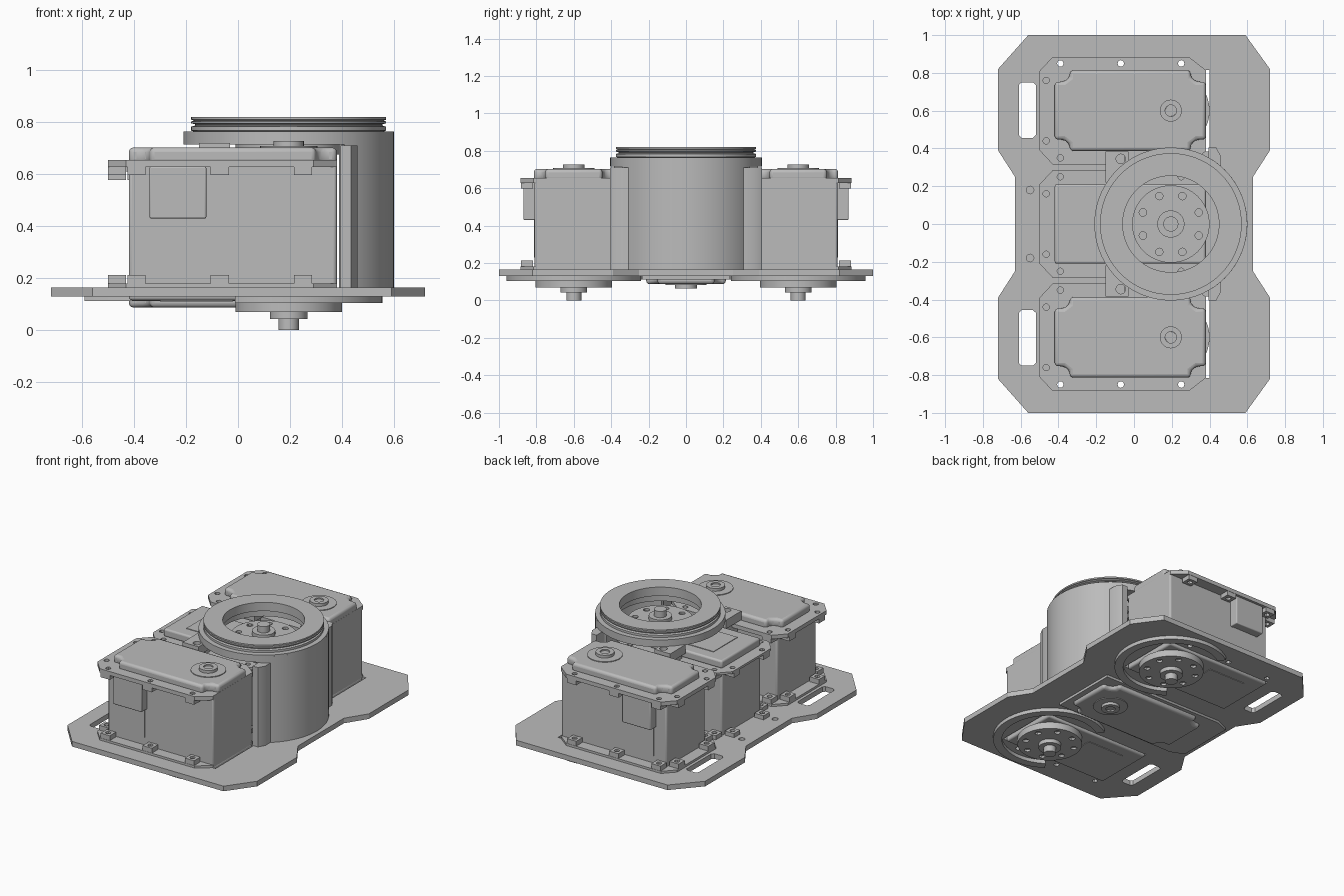
import bpy, bmesh
from math import pi, sin, cos, radians
from mathutils import Matrix

if "Cube" in bpy.data.objects:
    bpy.data.objects.remove(bpy.data.objects["Cube"])

grey = bpy.data.materials.new("plain_grey")
grey.use_nodes = True
grey.diffuse_color = (0.5, 0.5, 0.5, 1)
bsdf = next(n for n in grey.node_tree.nodes if n.type == "BSDF_PRINCIPLED")
bsdf.inputs["Base Color"].default_value = (0.5, 0.5, 0.5, 1)

parts = []
SHAFT_X = 0.195
IDENT = Matrix.Identity(4)


def finish(name, bm, M, bevel=0):
    """Place a bmesh, fix its normals and link it as an object."""
    bmesh.ops.transform(bm, matrix=M, verts=bm.verts)
    bmesh.ops.remove_doubles(bm, verts=bm.verts, dist=1e-5)
    bmesh.ops.recalc_face_normals(bm, faces=bm.faces)
    mesh = bpy.data.meshes.new(name)
    bm.to_mesh(mesh)
    bm.free()
    mesh.materials.clear()
    mesh.materials.append(grey)
    ob = bpy.data.objects.new(name, mesh)
    bpy.context.collection.objects.link(ob)
    if bevel:
        mod = ob.modifiers.new("rounding", "BEVEL")
        mod.width, mod.segments = bevel, 3
        mod.limit_method = "ANGLE"
    parts.append(ob)
    return ob


def circle(x, y, r, n=20):
    return [(x + r * cos(2 * pi * i / n), y + r * sin(2 * pi * i / n)) for i in range(n)]


def rect(x0, x1, y0, y1):
    return [(x0, y0), (x1, y0), (x1, y1), (x0, y1)]


def plate(name, loops, z0, z1, M=IDENT):
    """Flat plate: first loop is the outline, the others are holes."""
    cu = bpy.data.curves.new(name, "CURVE")
    cu.dimensions, cu.fill_mode = "2D", "BOTH"
    cu.extrude = (z1 - z0) / 2
    for loop in loops:
        sp = cu.splines.new("POLY")
        sp.points.add(len(loop) - 1)
        for p, (x, y) in zip(sp.points, loop):
            p.co = (x, y, 0, 1)
        sp.use_cyclic_u = True
    tmp = bpy.data.objects.new("tmp", cu)
    bpy.context.collection.objects.link(tmp)
    dg = bpy.context.evaluated_depsgraph_get()
    mesh = bpy.data.meshes.new_from_object(tmp.evaluated_get(dg))
    bm = bmesh.new()
    bm.from_mesh(mesh)
    bpy.data.objects.remove(tmp)
    bpy.data.curves.remove(cu)
    bpy.data.meshes.remove(mesh)
    return finish(name, bm, M @ Matrix.Translation((0, 0, (z0 + z1) / 2)))


def prism(name, outline, z0, z1, M=IDENT, bevel=0):
    bm = bmesh.new()
    f = bm.faces.new([bm.verts.new((x, y, z0)) for x, y in outline])
    top = bmesh.ops.extrude_face_region(bm, geom=[f], use_keep_orig=True)["geom"]
    bmesh.ops.translate(bm, vec=(0, 0, z1 - z0),
                        verts=[v for v in top if isinstance(v, bmesh.types.BMVert)])
    return finish(name, bm, M, bevel)


def lathe(name, profile, M=IDENT, a0=0, a1=360, n=72):
    """Turn a closed (radius, z) profile about the shaft axis."""
    full = a1 - a0 >= 360
    bm = bmesh.new()
    rows = []
    for i in range(n if full else n + 1):
        a = radians(a0 + (a1 - a0) * i / n)
        rows.append([bm.verts.new((SHAFT_X + r * cos(a), r * sin(a), z)) for r, z in profile])
    k = len(profile)
    for i in range(n):
        p, q = rows[i], rows[(i + 1) % len(rows)]
        for j in range(k):
            bm.faces.new((p[j], q[j], q[(j + 1) % k], p[(j + 1) % k]))
    if not full:
        bm.faces.new(rows[0])
        bm.faces.new(rows[-1])
    return finish(name, bm, M)


def tube(name, r0, r1, z0, z1, M=IDENT, a0=0, a1=360):
    return lathe(name, [(r0, z0), (r1, z0), (r1, z1), (r0, z1)], M, a0, a1)


def disc(name, r, z0, z1, M=IDENT, n=40):
    return prism(name, circle(SHAFT_X, 0, r, n), z0, z1, M)


# Holes of a servo flange, as (x, y) around the servo axis
side_holes = [(x, s * 0.25) for x in (-0.39, -0.07, 0.25) for s in (-1, 1)]
end_holes = [(-0.465, s * 0.16) for s in (-1, 1)]
flange = [(-0.5, -0.21), (-0.43, -0.285), (0.29, -0.285), (0.38, -0.215),
          (0.38, 0.215), (0.29, 0.285), (-0.43, 0.285), (-0.5, 0.21)]


def notched(x0, x1, w, c, d):
    """Rectangle with its four corners cut in a step."""
    return [(x0, -w + d), (x0 + c * 0.6, -w + d), (x0 + c, -w + d * 0.6), (x0 + c, -w),
            (x1 - c, -w), (x1 - c, -w + d * 0.6), (x1 - c * 0.6, -w + d), (x1, -w + d),
            (x1, w - d), (x1 - c * 0.6, w - d), (x1 - c, w - d * 0.6), (x1 - c, w),
            (x0 + c, w), (x0 + c, w - d * 0.6), (x0 + c * 0.6, w - d), (x0, w - d)]


def servo(prefix, M, connector):
    """Servo with its output shaft pointing down and idler boss on top."""
    def nm(part):
        return prefix + "_servo_" + part
    prism(nm("body"), rect(-0.42, 0.38, -0.21, 0.21), 0.165, 0.65, M, 0.012)
    prism(nm("rear_cover"), notched(-0.42, 0.38, 0.213, 0.08, 0.06), 0.64, 0.703, M, 0.02)
    prism(nm("output_cover"), rect(-0.42, 0.38, -0.21, 0.21), 0.115, 0.17, M, 0.012)
    plate(nm("label_panel"), [rect(-0.3, -0.02, -0.13, 0.13)], 0.111, 0.116, M)
    holes = [circle(x, y, 0.017, 12) for x, y in side_holes + end_holes]
    plate(nm("rear_flange"), [flange] + holes, 0.628, 0.655, M)
    plate(nm("output_flange"), [flange] + holes, 0.165, 0.18, M)
    # Screw lugs behind each flange hole
    for i, (x, y) in enumerate(side_holes + end_holes):
        for tag, z0, z1 in (("rear", 0.597, 0.63), ("output", 0.178, 0.213)):
            plate(nm(f"{tag}_lug_{i}"), [rect(x - 0.035, x + 0.035, y - 0.033, y + 0.033),
                                         circle(x, y, 0.017, 12)], z0, z1, M)
    # Idler boss
    disc(nm("idler_rim"), 0.11, 0.70, 0.708, M)
    tube(nm("idler_boss"), 0.03, 0.058, 0.70, 0.727, M)
    disc(nm("idler_screw"), 0.03, 0.70, 0.718, M, 24)
    # Output horn and shaft
    horn_holes = [circle(SHAFT_X + 0.16 * cos(a), 0.16 * sin(a), 0.02, 12)
                  for a in [pi / 8 + i * pi / 4 for i in range(8)]]
    disc(nm("horn_base"), 0.205, 0.085, 0.115, M, 64)
    plate(nm("horn_face"), [circle(SHAFT_X, 0, 0.205, 64)] + horn_holes, 0.07, 0.085, M)
    disc(nm("hub"), 0.072, 0.043, 0.07, M)
    disc(nm("shaft"), 0.04, 0, 0.045, M, 24)
    if connector:
        prism(nm("connector"), rect(-0.34, -0.122, 0.2, 0.27), 0.43, 0.63, M, 0.006)
        prism(nm("side_panel"), rect(-0.325, -0.14, 0.2, 0.214), 0.23, 0.44, M)


# Base plate with handle slots, servo windows and screw holes
half = [(0.59, 1), (0.72, 0.82), (0.72, 0.39), (0.63, 0.25)]
left = [(-0.63, 0.25), (-0.72, 0.39), (-0.72, 0.82), (-0.56, 1)]
outline = left + half
outline += [(x, -y) for x, y in reversed(outline)]
slot = [(-0.61, 0.47), (-0.595, 0.455), (-0.535, 0.455), (-0.52, 0.47),
        (-0.52, 0.735), (-0.535, 0.75), (-0.595, 0.75), (-0.61, 0.735)]
openings = []
for s in (-1, 1):
    openings.append([(x, s * y) for x, y in slot])
    openings.append([(x, s * y) for x, y in rect(-0.425, 0.4, 0.385, 0.815)])
    openings.append(circle(-0.55, s * 0.18, 0.02, 16))
    openings += [circle(x, s * 0.85, 0.017, 12) for x in (-0.39, -0.07, 0.25)]
plate("base_plate", [outline] + openings, 0.13, 0.165)

# Servos: two outer ones shaft down, the middle one turned over
for tag, s in (("front", -1), ("back", 1)):
    M = Matrix.Translation((0, s * 0.6, 0)) @ Matrix.Diagonal((1, s, 1, 1))
    servo(tag, M, True)
    tube(tag + "_lower_guard", 0.305, 0.36, 0.105, 0.135, M, -125, 125)
flip = Matrix.Translation((0, 0, 0.79)) @ Matrix.Diagonal((1, 1, -1, 1))
servo("middle", flip, False)
prism("lower_mount", [(-0.59, -0.2), (-0.5, -0.24), (0.42, -0.235), (0.42, 0.235),
                      (-0.5, 0.24), (-0.59, 0.2)], 0.113, 0.135)

# Curved housing around the middle servo, with vertical ears
tube("housing_shell", 0.365, 0.405, 0.16, 0.755, a0=-58, a1=58)
for tag, s in (("front", -1), ("back", 1)):
    M = Matrix.Diagonal((1, s, 1, 1))
    prism(tag + "_housing_ear", [(0.395, 0.3), (0.46, 0.28), (0.46, 0.36), (0.435, 0.405),
                                 (0.395, 0.405)], 0.16, 0.71, M)
    # Support posts and arms in the gaps between the servos
    prism(tag + "_support_post", rect(-0.13, -0.05, 0.23, 0.375), 0.16, 0.665, M)
    plate(tag + "_support_arm", [rect(-0.15, -0.03, 0.22, 0.385), circle(-0.07, 0.345, 0.025),
                                 circle(-0.07, 0.255, 0.025)], 0.66, 0.72, M)

# Upper guard and grooved ring
tube("upper_guard", 0.275, 0.405, 0.715, 0.765)
lathe("grooved_ring", [(0.255, 0.76), (0.355, 0.76), (0.375, 0.768), (0.375, 0.783),
                       (0.36, 0.787), (0.36, 0.792), (0.375, 0.796), (0.375, 0.803),
                       (0.365, 0.806), (0.375, 0.81), (0.375, 0.82), (0.255, 0.82)])

# Smooth shading with sharp edges kept
bpy.ops.object.select_all(action="DESELECT")
for ob in parts:
    ob.select_set(True)
bpy.context.view_layer.objects.active = parts[0]
bpy.ops.object.shade_smooth_by_angle(angle=radians(30))
